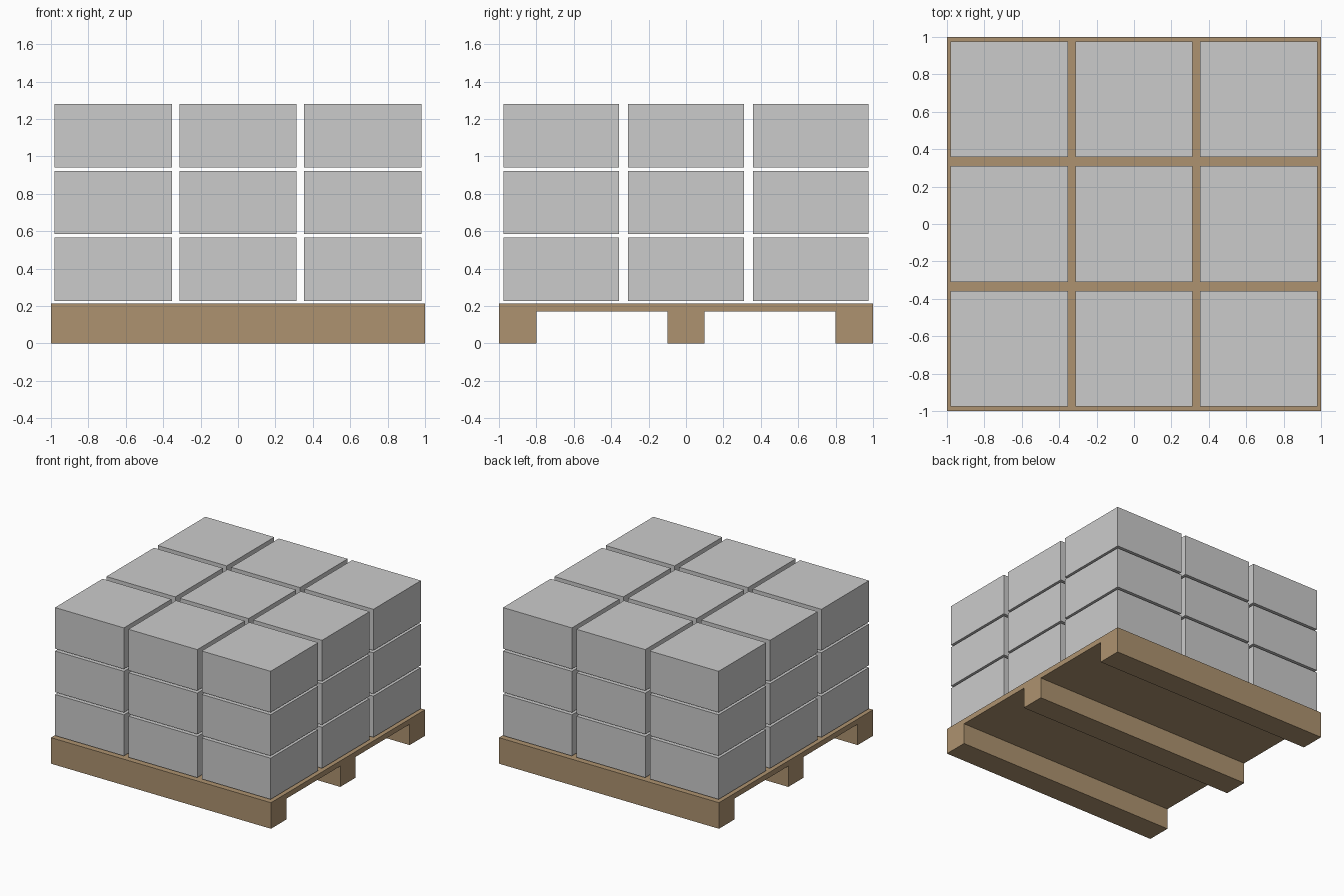
import bpy

if "Cube" in bpy.data.objects:
    bpy.data.objects.remove(bpy.data.objects["Cube"])

wood = bpy.data.materials.new("wood")
wood.diffuse_color = (0.42, 0.29, 0.16, 1)
wood.use_nodes = True
wood.node_tree.nodes["Principled BSDF"].inputs["Base Color"].default_value = wood.diffuse_color


def make_object(name, verts, faces, location=(0, 0, 0)):
    mesh = bpy.data.meshes.new(name)
    mesh.from_pydata(verts, [], faces)
    obj = bpy.data.objects.new(name, mesh)
    obj.location = location
    bpy.context.collection.objects.link(obj)
    return obj


def extrude_x(name, profile, half, location=(0, 0, 0)):
    """Closed counter-clockwise (y, z) profile swept from -half to +half in x."""
    n = len(profile)
    verts = [(x, y, z) for x in (-half, half) for y, z in profile]
    faces = [tuple(reversed(range(n))), tuple(range(n, 2 * n))]
    faces += [(i, (i + 1) % n, n + (i + 1) % n, n + i) for i in range(n)]
    return make_object(name, verts, faces, location)


# Pallet: deck and three runners as one E-shaped profile
DECK_BOTTOM, DECK_TOP = 0.171, 0.214
profile = [(-1, DECK_TOP)]
for y0, y1 in ((-1, -0.8), (-0.1, 0.1), (0.8, 1)):
    if y0 > -1:
        profile.append((y0, DECK_BOTTOM))
    profile += [(y0, 0), (y1, 0)]
    if y1 < 1:
        profile.append((y1, DECK_BOTTOM))
profile.append((1, DECK_TOP))
pallet = extrude_x("pallet", profile, 1)
pallet.data.materials.append(wood)

# Stacked boxes: 3 x 3 x 3 with narrow gaps
HALF_X, HALF_Y, HEIGHT = 0.313, 0.309, 0.338
PITCH, PITCH_Z, FIRST_Z = 0.667, 0.357, 0.227
box_profile = [(-HALF_Y, 0), (HALF_Y, 0), (HALF_Y, HEIGHT), (-HALF_Y, HEIGHT)]
for layer in range(3):
    for row in range(3):
        for col in range(3):
            extrude_x(f"box_{layer}_{row}_{col}", box_profile, HALF_X,
                      ((col - 1) * PITCH, (row - 1) * PITCH, FIRST_Z + layer * PITCH_Z))
